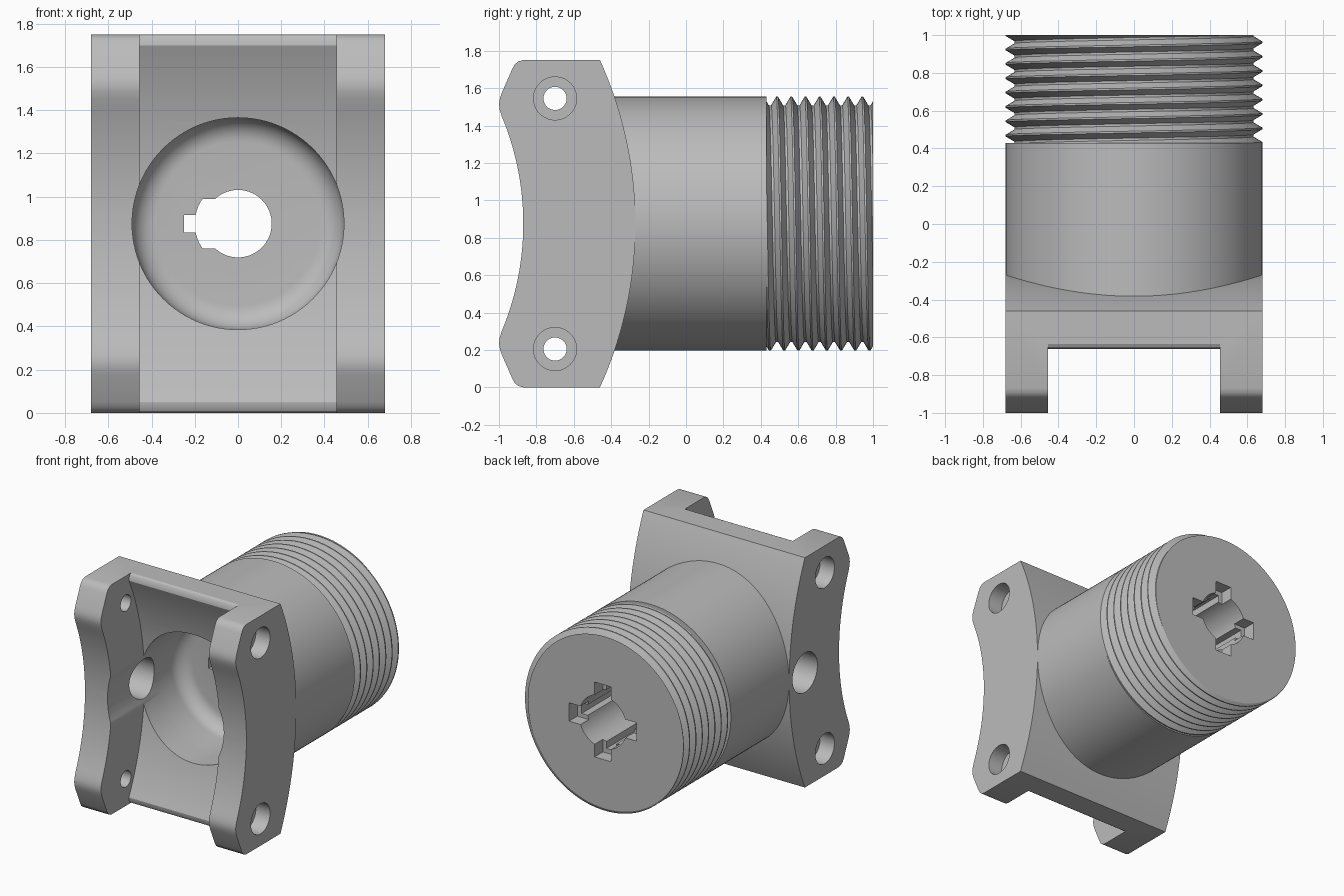
import bpy, bmesh
from math import sin, cos, pi, sqrt, radians, asin

cube = bpy.data.objects.get("Cube")
if cube:
    bpy.data.objects.remove(cube)

MID = 0.875      # height of the barrel axis
HALF = 0.68      # half width of the bracket and barrel radius

metal = bpy.data.materials.new("grey_metal")
metal.use_nodes = True
GREY = (0.5, 0.5, 0.5, 1)
metal.diffuse_color = GREY
metal.node_tree.nodes["Principled BSDF"].inputs["Base Color"].default_value = GREY


def make_object(name, bm):
    bmesh.ops.recalc_face_normals(bm, faces=bm.faces)
    mesh = bpy.data.meshes.new(name)
    bm.to_mesh(mesh)
    bm.free()
    mesh.materials.append(metal)
    obj = bpy.data.objects.new(name, mesh)
    bpy.context.collection.objects.link(obj)
    return obj


def prism(name, outline, axis, a, b):
    """Extrude a closed outline from a to b along x (y, z points) or y (x, z points)."""
    bm = bmesh.new()
    rings = []
    for t in (a, b):
        rings.append([bm.verts.new((t, u, v) if axis == "x" else (u, t, v)) for u, v in outline])
        bm.faces.new(rings[-1])
    n = len(outline)
    for i in range(n):
        j = (i + 1) % n
        bm.faces.new((rings[0][i], rings[0][j], rings[1][j], rings[1][i]))
    return make_object(name, bm)


def circle(u, v, r, n=64):
    return [(u + r * cos(2 * pi * i / n), v + r * sin(2 * pi * i / n)) for i in range(n)]


def arc_y(centre, r, z):
    """Depth of an upright arc at height z."""
    return centre + sqrt(r * r - (z - MID) ** 2)


def mirror_z(points):
    return points + [(y, 2 * MID - z) for y, z in reversed(points)]


def lathe(name, columns, profile):
    """Sweep profile(angle) lists of (radius, y) round the barrel axis and cap the ends."""
    bm = bmesh.new()
    grid = []
    for j in range(columns + 1):
        a = 2 * pi * j / columns
        grid.append([bm.verts.new((r * sin(a), y, MID + r * cos(a))) for r, y in profile(a)])
    for c, d in zip(grid, grid[1:]):
        for i in range(len(c) - 1):
            bm.faces.new((c[i], d[i], d[i + 1], c[i + 1]))
    bmesh.ops.remove_doubles(bm, verts=bm.verts, dist=0.0001)
    bmesh.ops.holes_fill(bm, edges=[e for e in bm.edges if e.is_boundary], sides=0)
    return make_object(name, bm)


def finish(obj, cutters):
    """Cut the openings, then smooth the curved faces only."""
    bpy.ops.object.select_all(action="DESELECT")
    bpy.context.view_layer.objects.active = obj
    obj.select_set(True)
    for cutter in cutters:
        mod = obj.modifiers.new("cut", "BOOLEAN")
        mod.operation = "DIFFERENCE"
        mod.solver = "EXACT"
        mod.object = cutter
        bpy.ops.object.modifier_apply(modifier=mod.name)
    bpy.ops.object.shade_smooth_by_angle(angle=radians(28))


# Bracket: side outline with a hollow front, angled noses and a bowed back
upper = [(-0.46, 1.75), (-0.87, 1.75), (-0.895, 1.743), (-0.915, 1.728), (-0.93, 1.70),
         (-0.985, 1.575), (-0.995, 1.545), (-1.0, 1.515), (-0.996, 1.485)]
STEPS = 14
upper += [(-2.36 + 2.98 - sqrt(1.49 ** 2 - (0.575 * (1 - i / STEPS)) ** 2) + 0.0, MID + 0.575 * (1 - i / STEPS))
          for i in range(STEPS)]
# the front hollow bulges towards the back, deepest at the middle height
upper = upper[:9] + [(-0.87 - 1.49 + sqrt(1.49 ** 2 - (z - MID) ** 2), z) for _, z in upper[9:]]
back = [(arc_y(-2.38, 2.11, 1.75 * i / 40), 1.75 * i / 40) for i in range(1, 40)]
bracket = prism("bracket", mirror_z(upper) + back, "x", -HALF, HALF)

# Channel between the two arms, with a curved floor and rounded ends
floor = [(-1.2, 1.9), (-0.635, 1.9), (-0.635, 1.75), (-0.65, 1.742), (-0.66, 1.725)]
floor += [(arc_y(-2.38, 1.905, z), z) for z in (1.7 - 0.05 * i for i in range(17))]
channel = prism("channel_cutter", mirror_z(floor), "x", -0.455, 0.455)

# Round cavity with a filleted floor
FILLET = 0.11
cavity = lathe("cavity_cutter", 96, lambda a: [(0.49, -1.2)] + [
    (0.49 - FILLET + FILLET * cos(t * pi / 16), -FILLET + FILLET * sin(t * pi / 16)) for t in range(9)])

# Bolt holes with counterbores on both arms, and one side port
bolt_cutters = []
for z in (0.205, 1.545):
    bolt_cutters.append(prism("bolt_cutter", circle(-0.7, z, 0.062, 40), "x", -1, 1))
    for s in (-1, 1):
        bolt_cutters.append(prism("counterbore_cutter", circle(-0.7, z, 0.115, 48), "x", s * 0.56, s))
port = prism("port_cutter", circle(-0.46, MID, 0.15), "x", -1, -0.3)

# Threaded barrel: plain sleeve followed by a helical thread
PITCH, START, END, DEPTH = 0.076, 0.43, 1.0, 0.046
FORM = [(-0.06, 0), (0.06, 0), (0.42, 1), (0.58, 1)]   # fraction of pitch, depth


def thread_depth(f):
    f = (f + 0.5) % 1 - 0.5
    return DEPTH * min(1, max(0, (abs(f) - 0.06) / 0.36))


def barrel_profile(a):
    points = [(HALF - 0.001, -0.4), (HALF - 0.001, START)]
    shift = a / (2 * pi) + 0.25
    for k in range(-10, 2):
        for f, _ in FORM:
            y = min(END, max(START, END + PITCH * (k + f + shift)))
            points.append((HALF - 0.001 - thread_depth((y - END) / PITCH - shift), y))
    return points


barrel = lathe("threaded_barrel", 128, barrel_profile)

# Stepped bore with a keyed side slot and four notches at the back
bore = prism("bore_cutter", circle(0, MID, 0.156), "y", -0.3, 1.1)
wide_bore = prism("wide_bore_cutter", circle(0, MID, 0.201), "y", 0.25, 1.1)
lim = asin(0.115 / 0.2)
slot_arc = [(-0.2 * cos(lim * i / 8), MID + 0.2 * sin(lim * i / 8)) for i in range(-8, 9)]
side_slot = prism("side_slot_cutter", slot_arc + [(-0.08, MID + 0.115), (-0.08, MID - 0.115)], "y", -0.2, 0.4)


def radial_box(name, angle, reach, half, y0, y1):
    c, s = cos(angle), sin(angle)
    box = [(0.1, -half), (reach, -half), (reach, half), (0.1, half)]
    return prism(name, [(r * c - w * s, MID + r * s + w * c) for r, w in box], "y", y0, y1)


bore_cutters = [bore, wide_bore, side_slot]
for i in range(4):
    angle = i * pi / 2
    bore_cutters.append(radial_box("notch_cutter", angle, 0.285, 0.07, 0.9, 1.1))
    bore_cutters.append(radial_box("key_cutter", angle, 0.25, 0.04, -0.2 if i == 2 else 0.3, 1.05))

finish(bracket, [channel, cavity, port] + bolt_cutters)
finish(barrel, [cavity, port] + bore_cutters)

for cutter in [channel, cavity, port] + bolt_cutters + bore_cutters:
    bpy.data.objects.remove(cutter)
